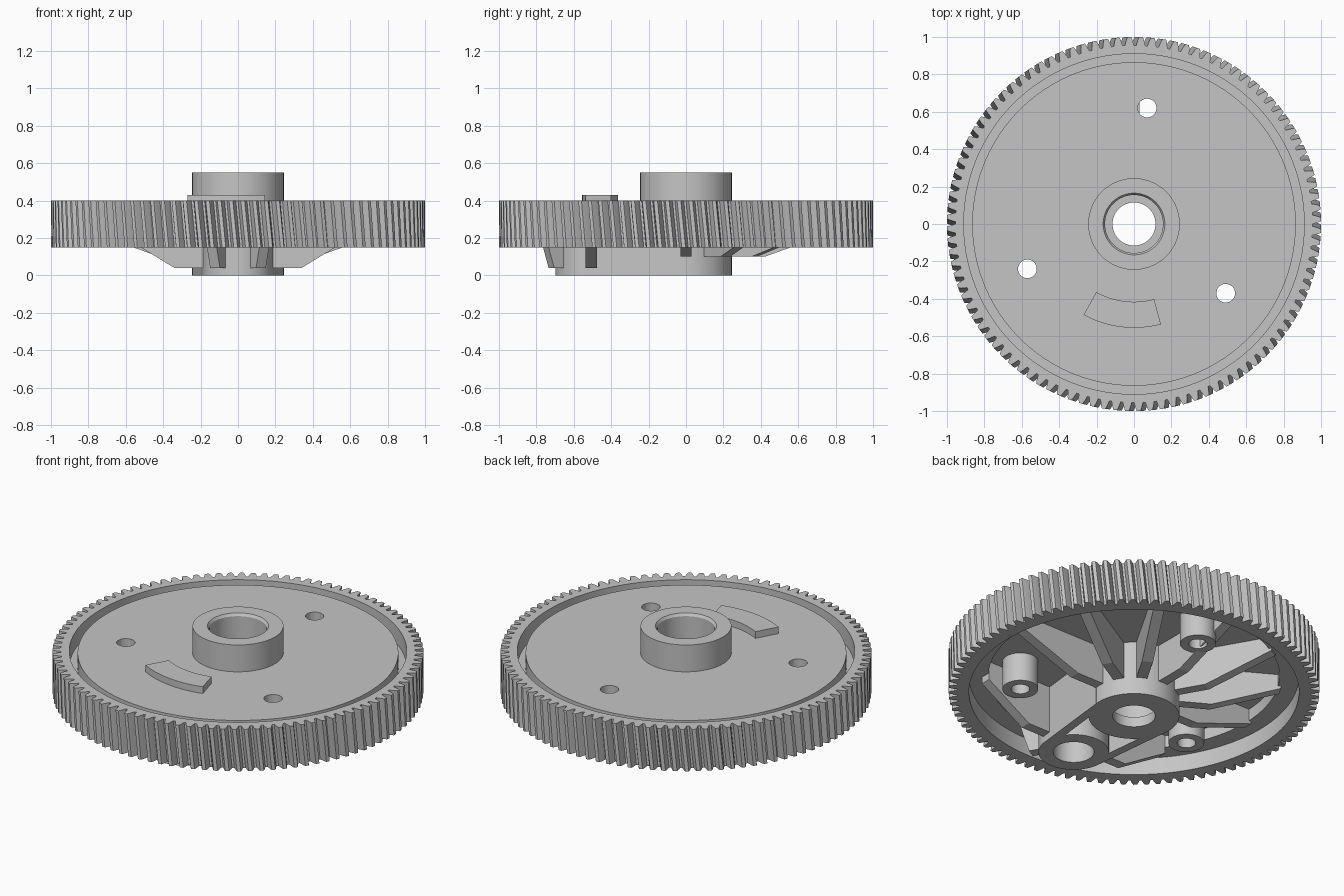
import bpy, bmesh, math
from mathutils import Matrix, Vector

if "Cube" in bpy.data.objects:
    bpy.data.objects.remove(bpy.data.objects["Cube"])

grey = bpy.data.materials.new("light_grey")
grey.use_nodes = True
grey.diffuse_color = (0.56, 0.56, 0.56, 1)
grey.node_tree.nodes["Principled BSDF"].inputs["Base Color"].default_value = grey.diffuse_color

TEETH = 100
TWIST = -0.025
RIM_LOW, RIM_TOP = 0.15, 0.40
PLATE_TOP, GROOVE, EMBED = 0.39, 0.30, 0.34
SOCKET = Vector((0, -0.507, 0))
SCREWS = [(0.07, 0.62), (0.49, -0.37), (-0.57, -0.24)]


def finish(name, bm, smooth=True):
    """Turn a bmesh into a shaded, coloured object."""
    bmesh.ops.remove_doubles(bm, verts=bm.verts, dist=1e-5)
    bmesh.ops.recalc_face_normals(bm, faces=bm.faces)
    mesh = bpy.data.meshes.new(name)
    bm.to_mesh(mesh)
    bm.free()
    mesh.materials.append(grey)
    obj = bpy.data.objects.new(name, mesh)
    bpy.context.collection.objects.link(obj)
    if smooth:
        bpy.ops.object.select_all(action='DESELECT')
        obj.select_set(True)
        bpy.context.view_layer.objects.active = obj
        bpy.ops.object.shade_smooth_by_angle(angle=math.radians(25))
    return obj


def loft(name, rings):
    """Skin a closed loop of equally long point rings."""
    bm = bmesh.new()
    loops = [[bm.verts.new(p) for p in ring] for ring in rings]
    n = len(loops[0])
    for a, b in zip(loops, loops[1:] + loops[:1]):
        for i in range(n):
            j = (i + 1) % n
            bm.faces.new((a[i], a[j], b[j], b[i]))
    return finish(name, bm)


def circle(r, z, n, centre=(0, 0)):
    return [(centre[0] + r * math.cos(math.tau * i / n),
             centre[1] + r * math.sin(math.tau * i / n), z) for i in range(n)]


def lathe(name, profile, centre=(0, 0), n=64):
    """Revolve a closed (radius, height) profile."""
    return loft(name, [circle(r, z, n, centre) for r, z in profile])


def prism(name, outline, low, high, matrix=Matrix()):
    """Extrude a flat outline between two heights, then place it."""
    bm = bmesh.new()
    bottom = [bm.verts.new(matrix @ Vector((x, y, low))) for x, y in outline]
    top = [bm.verts.new(matrix @ Vector((x, y, high))) for x, y in outline]
    bm.faces.new(bottom)
    bm.faces.new(top)
    for i in range(len(outline)):
        j = (i + 1) % len(outline)
        bm.faces.new((bottom[i], bottom[j], top[j], top[i]))
    return finish(name, bm, smooth=False)


def rib(name, profile, degrees, centre=(0, 0, 0), width=0.06):
    """Upright fin running outwards from a centre."""
    place = (Matrix.Translation(centre) @ Matrix.Rotation(math.radians(degrees), 4, 'Z')
             @ Matrix.Rotation(math.pi / 2, 4, 'X'))
    return prism(name, profile, -width / 2, width / 2, place)


# Toothed wheel: helical teeth, grooved plate on top, stepped hollow below
tooth = [(0, 0.955), (0.2, 0.955), (0.34, 0.985), (0.44, 1), (0.76, 1), (0.86, 0.985)]
segments = TEETH * len(tooth)


def tooth_ring(z, turn):
    ring = []
    for i in range(TEETH):
        for part, r in tooth:
            a = math.tau * (i + part) / TEETH + turn
            ring.append((r * math.cos(a), r * math.sin(a), z))
    return ring


def plain_rings(profile):
    return [circle(r, z, segments) for r, z in profile]


wheel = loft("toothed_wheel",
             plain_rings([(0.2, PLATE_TOP), (0.865, PLATE_TOP), (0.865, GROOVE),
                          (0.91, GROOVE), (0.91, RIM_TOP)])
             + [tooth_ring(RIM_TOP, TWIST / 2), tooth_ring(RIM_LOW, -TWIST / 2)]
             + plain_rings([(0.89, RIM_LOW), (0.89, 0.25), (0.785, 0.25),
                            (0.785, 0.32), (0.2, 0.32)]))

# Screw holes through the plate, each with a tube below
for i, spot in enumerate(SCREWS):
    cutter = prism("hole_cutter", [p[:2] for p in circle(0.05, 0, 32, spot)], 0.1, 0.6)
    cutter.hide_render = True
    cut = wheel.modifiers.new("screw_hole", 'BOOLEAN')
    cut.operation, cut.solver, cut.object = 'DIFFERENCE', 'EXACT', cutter
    bpy.context.view_layer.objects.active = wheel
    bpy.ops.object.modifier_apply(modifier=cut.name)
    bpy.data.objects.remove(cutter)
    lathe(f"screw_tube_{i + 1}", [(0.05, RIM_LOW), (0.097, RIM_LOW),
                                  (0.097, EMBED), (0.05, EMBED)], spot, 32)

# Central hub with a stepped bore
lathe("hub", [(0.115, 0), (0.245, 0), (0.245, 0.55), (0.165, 0.55),
              (0.155, 0.535), (0.155, 0.06), (0.115, 0.06)])

# Blind socket beside the hub
lathe("socket", [(0, EMBED), (0.19, EMBED), (0.19, 0), (0.11, 0), (0.11, 0.3), (0, 0.3)],
      SOCKET[:2])

# Tangent walls joining hub and socket
for side, label in ((1, "left"), (-1, "right")):
    ny = (0.245 - 0.19) / SOCKET.y
    normal = Vector((side * math.sqrt(1 - ny * ny), ny, 0))
    corners = [normal * 0.245, SOCKET + normal * 0.19,
               SOCKET + normal * 0.14, normal * 0.195]
    prism(f"{label}_tangent_wall", [c[:2] for c in corners], 0, EMBED)

# Ribs fanning out from the hub
hub_rib = [(0.2, 0.10), (0.42, 0.10), (0.8, 0.236), (0.8, EMBED), (0.2, EMBED)]
for i in range(7):
    rib(f"hub_rib_{i + 1}", hub_rib, i * 30)

# Deeper ribs fanning out from the socket
long_rib = [(0.15, 0.04), (0.34, 0.04), (0.52, 0.15), (0.62, 0.21), (0.62, EMBED), (0.15, EMBED)]
short_rib = [(0.15, 0.04), (0.245, 0.04), (0.28, 0.15), (0.31, 0.26), (0.31, EMBED), (0.15, EMBED)]
for label, profile, angles in (("long", long_rib, (0, 180)), ("short", short_rib, (-60, -120))):
    for side, angle in zip(("left", "right"), angles):
        rib(f"{side}_{label}_socket_rib", profile, angle, SOCKET)

# Raised arc pad on the plate
sweep = [math.radians(241 + 44 * i / 16) for i in range(17)]
arc = [(0.555 * math.cos(a), 0.555 * math.sin(a)) for a in sweep]
arc += [(0.416 * math.cos(a), 0.416 * math.sin(a)) for a in reversed(sweep)]
prism("arc_pad", arc, EMBED, 0.43)
